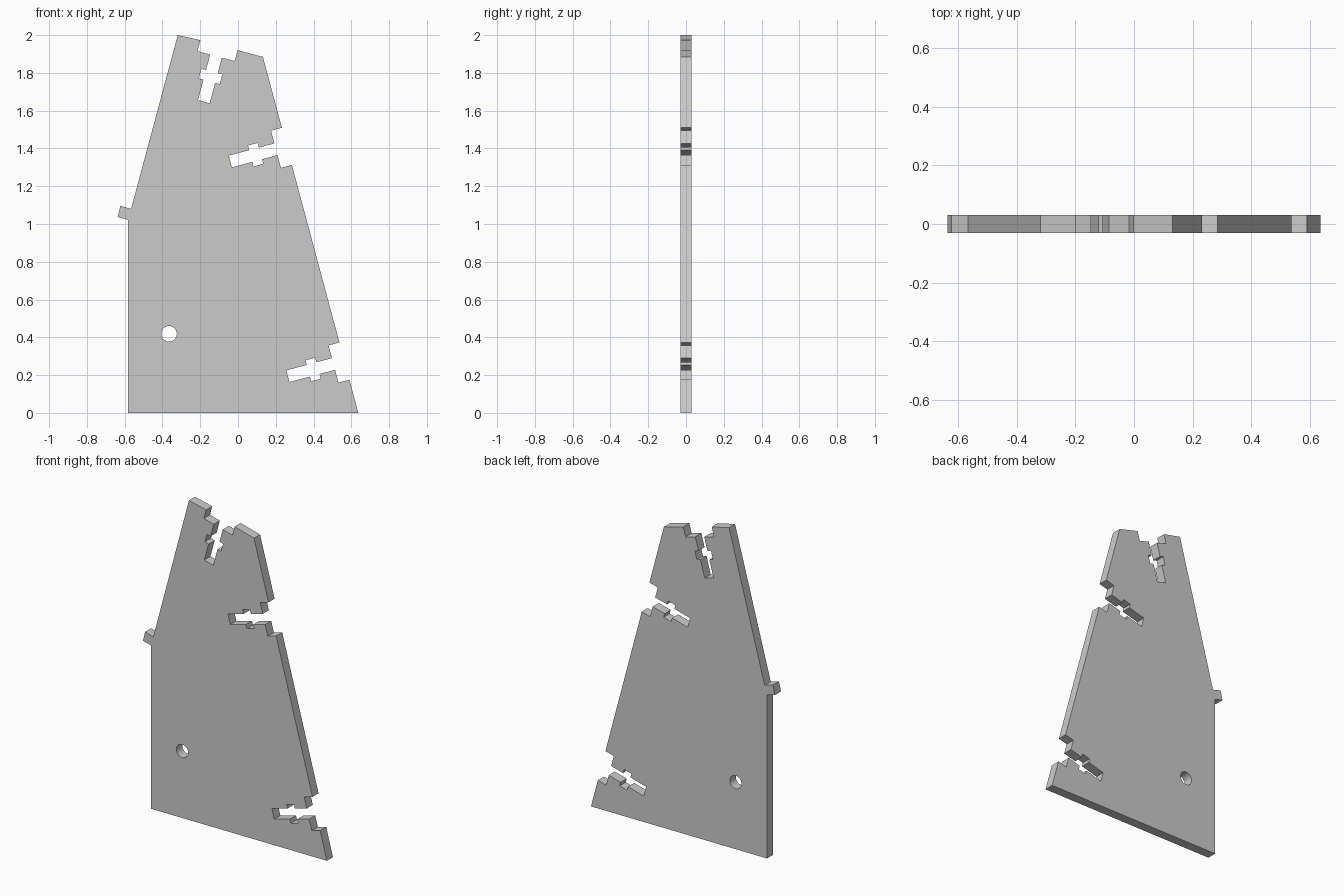
import bpy, bmesh, math
from mathutils import Vector

if "Cube" in bpy.data.objects:
    bpy.data.objects.remove(bpy.data.objects["Cube"])

HALF_THICK = 0.03
TILT = math.radians(15)


def t_slot(corner, direction, centre):
    """Captive-nut slot cut into an edge; points run along the edge direction."""
    inward = Vector((-direction.y, direction.x))
    half = [(0.102, 0), (0.102, 0.06), (0.032, 0.06), (0.032, 0.145),
            (0.0575, 0.145), (0.0575, 0.198), (0.032, 0.198), (0.032, 0.31)]
    pts = [(-s, d) for s, d in half] + half[::-1]
    return [corner + direction * (centre + s) + inward * d for s, d in pts]


# Side panel outline, counter-clockwise from the bottom left
right_dir = Vector((-math.sin(TILT), math.cos(TILT)))
top_dir = Vector((-math.cos(TILT), math.sin(TILT)))
foot = Vector((0.637, 0))
crown = foot + right_dir * 1.951
peak = Vector((-0.319, 2.0))
outline = [Vector((-0.582, 0)), foot]
for centre in (0.284, 1.461):
    outline += t_slot(foot, right_dir, centre)
outline += [crown] + t_slot(crown, top_dir, 0.241) + [peak]

# Locating tab on the left edge
outline += [Vector(p) for p in ((-0.566, 1.08), (-0.623, 1.096),
                                (-0.637, 1.037), (-0.582, 1.022))]

# Round hole
hole = [Vector((-0.365 + 0.041 * math.cos(a), 0.419 + 0.041 * math.sin(a)))
        for a in (i * math.tau / 48 for i in range(48))]

# Filled, extruded profile
curve = bpy.data.curves.new("side_panel", 'CURVE')
curve.dimensions = '2D'
curve.fill_mode = 'BOTH'
curve.extrude = HALF_THICK
for loop in (outline, hole):
    spline = curve.splines.new('POLY')
    spline.points.add(len(loop) - 1)
    for point, co in zip(spline.points, loop):
        point.co = (co.x, co.y, 0, 1)
    spline.use_cyclic_u = True
    spline.use_smooth = False

panel = bpy.data.objects.new("side_panel", curve)
bpy.context.collection.objects.link(panel)
panel.rotation_euler.x = math.pi / 2
bpy.context.view_layer.objects.active = panel
panel.select_set(True)
bpy.ops.object.convert(target='MESH')
bpy.ops.object.transform_apply(rotation=True)

# Weld the faces to the rim and make the shell consistent
bm = bmesh.new()
bm.from_mesh(panel.data)
bmesh.ops.remove_doubles(bm, verts=bm.verts, dist=0.0001)
bmesh.ops.recalc_face_normals(bm, faces=bm.faces)
bm.to_mesh(panel.data)
bm.free()
bpy.ops.object.shade_smooth_by_angle(angle=math.radians(10))
